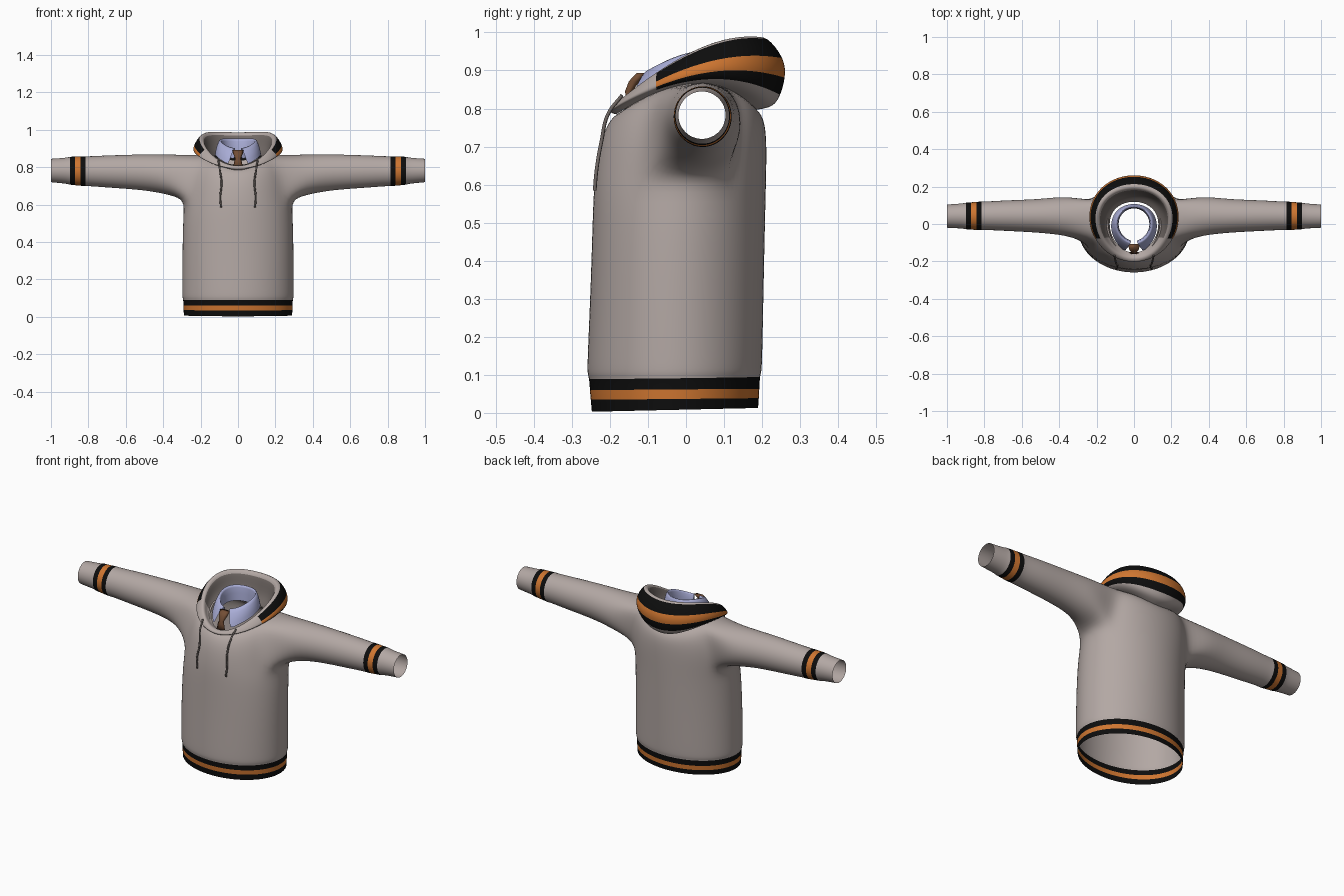
import bpy, bmesh, math

if "Cube" in bpy.data.objects:
    bpy.data.objects.remove(bpy.data.objects["Cube"])

N = 24


def material(name, rgb):
    m = bpy.data.materials.new(name)
    m.diffuse_color = (*rgb, 1)
    m.use_nodes = True
    m.node_tree.nodes["Principled BSDF"].inputs["Base Color"].default_value = m.diffuse_color
    return m


MATS = [material("beige_fabric", (.45, .39, .37)), material("black_stripe", (.004, .004, .004)),
        material("orange_stripe", (.62, .18, .03)), material("dark_lining", (.17, .145, .135)),
        material("lavender_shirt", (.40, .42, .68)), material("brown_tie", (.17, .075, .035))]
BEIGE, BLACK, ORANGE, LINING, SHIRT, TIE = range(6)


def finish(name, bm, levels=2):
    bmesh.ops.recalc_face_normals(bm, faces=bm.faces)
    me = bpy.data.meshes.new(name)
    bm.to_mesh(me)
    bm.free()
    for m in MATS:
        me.materials.append(m)
    for p in me.polygons:
        p.use_smooth = True
    ob = bpy.data.objects.new(name, me)
    bpy.context.collection.objects.link(ob)
    if levels:
        mod = ob.modifiers.new("smooth", 'SUBSURF')
        mod.levels = mod.render_levels = levels
    return ob


def ring(bm, row, start=0.0, end=2 * math.pi, count=N):
    """Closed or open loop given by its side, front and back points."""
    X, ys, zs, yf, zf, yb, zb = row
    out = []
    for i in range(count):
        a = start + (end - start) * i / count
        c = math.cos(a)
        y = ys + c * (yb - yf) / 2 + c * c * ((yb + yf) / 2 - ys)
        z = zs + c * (zb - zf) / 2 + c * c * ((zb + zf) / 2 - zs)
        out.append(bm.verts.new((X * 1.01 * math.sin(a), y, z)))
    return out


def bridge(bm, a, b, mat, closed=True, skip=()):
    n = len(a)
    for i in range(n if closed else n - 1):
        if i not in skip:
            j = (i + 1) % n
            bm.faces.new((a[i], a[j], b[j], b[i])).material_index = mat


# --- pullover: torso with hem stripes, and sleeves grown from the armholes
bm = bmesh.new()
torso = [  # side x, side y, side z, front y, front z, back y, back z
    (.290, -.03, .008, -.250, .003, .192, .013),
    (.291, -.03, .038, -.253, .037, .194, .040),
    (.292, -.03, .059, -.255, .057, .195, .060),
    (.293, -.03, .096, -.257, .094, .197, .100),
    (.298, -.03, .102, -.262, .100, .201, .106),
    (.298, -.03, .150, -.261, .150, .203, .150),
    (.297, -.03, .350, -.252, .350, .207, .350),
    (.293, -.02, .540, -.247, .540, .211, .540),
    (.285, .00, .625, -.243, .620, .213, .630),
    (.275, .02, .745, -.228, .715, .214, .730),
    (.235, .03, .866, -.203, .770, .203, .785),
    (.140, .02, .870, -.178, .787, .170, .810)]
hem = [BLACK, ORANGE, BLACK]
rows = [ring(bm, r) for r in torso]
arm_cols = set(range(4, 8)) | set(range(16, 20))
for k in range(len(rows) - 1):
    bridge(bm, rows[k], rows[k + 1], hem[k] if k < 3 else BEIGE,
           skip=arm_cols if k in (8, 9) else ())

sleeve = [  # x, centre y, half depth, bottom z, top z, colour of the span before it
    (.36, .045, .106, .652, .868, BEIGE), (.50, .043, .089, .679, .869, BEIGE),
    (.68, .045, .082, .690, .864, BEIGE), (.80, .044, .075, .700, .858, BEIGE),
    (.812, .044, .077, .698, .859, BEIGE), (.842, .043, .075, .701, .858, BLACK),
    (.872, .043, .073, .704, .857, ORANGE), (.903, .043, .071, .707, .856, BLACK),
    (.912, .043, .067, .712, .851, BEIGE), (1.0, .042, .062, .720, .845, BEIGE)]
for s in (1, -1):
    lo, mid, hi = rows[8:11]
    prev = [lo[s * i] for i in range(4, 9)] + [mid[s * 8]]
    prev += [hi[s * i] for i in range(8, 3, -1)] + [mid[s * 4]]
    for x, yc, ry, z0, z1, mat in sleeve:
        cur = []
        for k in range(12):
            a = math.radians(-30 - 30 * k)
            cur.append(bm.verts.new((s * x, yc + 1.045 * ry * math.cos(a),
                                     (z0 + z1) / 2 + 1.045 * (z1 - z0) / 2 * math.sin(a))))
        bridge(bm, prev, cur, mat)
        prev = cur
finish("pullover", bm)

# --- hood folded down behind the neck, striped outside and lined inside
bm = bmesh.new()
hood = [
    (.150, .02, .862, -.186, .783, .185, .795),
    (.200, .03, .866, -.200, .787, .232, .802),
    (.230, .04, .876, -.204, .790, .250, .832),
    (.240, .04, .892, -.205, .793, .264, .880),
    (.238, .04, .914, -.205, .797, .263, .930),
    (.205, .03, .962, -.200, .803, .212, .994),
    (.180, .02, .952, -.185, .808, .180, .985),
    (.168, .02, .885, -.172, .803, .165, .880),
    (.130, .00, .855, -.155, .792, .120, .850)]
colours = [BEIGE, BEIGE, BLACK, ORANGE, BLACK, BEIGE, LINING, LINING]
rows = [ring(bm, r) for r in hood]
for k, mat in enumerate(colours):
    bridge(bm, rows[k], rows[k + 1], mat)
for f in bm.faces:
    if f.calc_center_median().y < -.09:
        f.material_index = BEIGE
finish("hood", bm)

# --- shirt collar: stand and folded flaps, open at the front
bm = bmesh.new()
collar = [
    (.122, -.01, .872, -.155, .815, .108, .885),
    (.116, -.01, .910, -.140, .855, .104, .920),
    (.098, .00, .950, -.105, .905, .094, .958),
    (.088, .00, .945, -.095, .900, .088, .952),
    (.082, .00, .865, -.090, .845, .084, .865)]
gaps = [.42, .34, .18, .18, .18]
rows = [ring(bm, r, -math.pi + g, math.pi - g + (2 * math.pi - 2 * g) / 23, 24)
        for r, g in zip(collar, gaps)]
for a, b in zip(rows, rows[1:]):
    bridge(bm, a, b, SHIRT, closed=False)
# flap tips drop to a point
for v in (rows[0][0], rows[0][-1]):
    v.co.z -= .012
    v.co.y -= .006
finish("shirt_collar", bm, 1)

# --- tie: knot widening upward, then a short blade
bm = bmesh.new()
prev = None
for w, y, z, d in [(.030, -.118, .893, .012), (.026, -.136, .872, .014), (.015, -.150, .846, .010),
                   (.020, -.153, .830, .006), (.028, -.155, .790, .005)]:
    cur = [bm.verts.new((x * w, y + t * d, z)) for x, t in ((-1, 0), (-.6, -1), (.6, -1), (1, 0),
                                                          (.6, 1), (-.6, 1))]
    if prev:
        bridge(bm, prev, cur, TIE)
    else:
        bm.faces.new(cur).material_index = TIE
    prev = cur
bm.faces.new(prev).material_index = TIE
finish("tie", bm, 0)

# --- drawstrings hanging from the hood
for side, s in (("right", 1), ("left", -1)):
    cu = bpy.data.curves.new("drawstring_" + side, 'CURVE')
    cu.dimensions = '3D'
    cu.bevel_depth = .005
    cu.bevel_resolution = 1
    cu.use_fill_caps = True
    cu.resolution_u = 6
    pts = [(.105, -.168, .835), (.097, -.205, .785), (.088, -.222, .715), (.095, -.235, .64),
           (.091, -.240, .585)]
    sp = cu.splines.new('BEZIER')
    sp.bezier_points.add(len(pts) - 1)
    for bp, (x, y, z) in zip(sp.bezier_points, pts):
        bp.co = (s * x, y, z)
        bp.handle_left_type = bp.handle_right_type = 'AUTO'
    cu.materials.append(MATS[LINING])
    bpy.context.collection.objects.link(bpy.data.objects.new("drawstring_" + side, cu))
